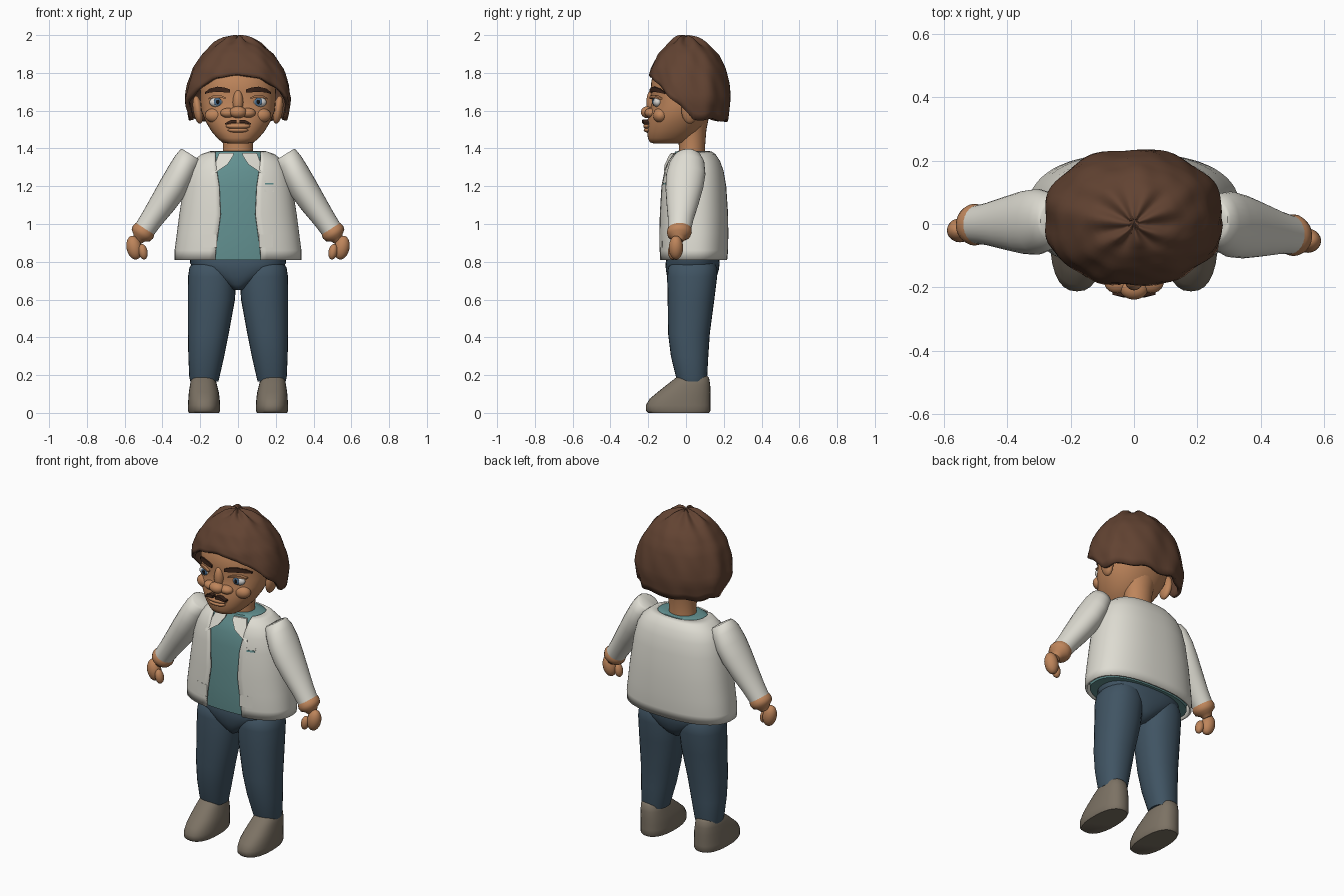
import bpy, bmesh, math
from mathutils import Matrix, Vector

if "Cube" in bpy.data.objects:
    bpy.data.objects.remove(bpy.data.objects["Cube"])


def material(name, r, g, b):
    m = bpy.data.materials.new(name)
    m.diffuse_color = [(c / 255 / 12.92 if c < 11 else ((c / 255 + .055) / 1.055) ** 2.4)
                       for c in (r, g, b)] + [1]
    m.use_nodes = True
    m.node_tree.nodes["Principled BSDF"].inputs["Base Color"].default_value = m.diffuse_color
    return m


HAIR = material("brown hair", 98, 67, 50)
SKIN = material("tan skin", 190, 133, 91)
WHITE = material("off white cloth", 222, 220, 210)
TEAL = material("teal cloth", 98, 144, 144)
DENIM = material("dark blue denim", 64, 84, 99)
SHOE = material("taupe leather", 124, 114, 100)
DARK = material("dark brown hair", 58, 36, 26)
EYE = material("eye white", 215, 212, 208)
IRIS = material("blue iris", 78, 112, 145)
BLACK = material("black pupil", 20, 18, 18)


def finish(name, bm, mat, angle=50):
    bmesh.ops.recalc_face_normals(bm, faces=bm.faces[:])
    me = bpy.data.meshes.new(name)
    bm.to_mesh(me)
    bm.free()
    me.materials.append(mat)
    me.shade_smooth()
    me.set_sharp_from_angle(angle=math.radians(angle))
    ob = bpy.data.objects.new(name, me)
    bpy.context.collection.objects.link(ob)
    return ob


def bridge(bm, rows, closed=True):
    for a, b in zip(rows, rows[1:]):
        for i in range(len(a) if closed else len(a) - 1):
            j = (i + 1) % len(a)
            bm.faces.new((a[i], a[j], b[j], b[i]))


def sample(rings, z):
    """Ring (z, cx, rx, y_front, y_back) interpolated at height z."""
    rings = sorted(rings)
    z = min(max(z, rings[0][0]), rings[-1][0])
    for a, b in zip(rings, rings[1:]):
        if z <= b[0]:
            t = (z - a[0]) / (b[0] - a[0])
            return [p + (q - p) * t for p, q in zip(a, b)]


def point(ring, a, n):
    """Superellipse point; angle 0 faces the front."""
    z, cx, rx, yf, yb = ring
    s, c = math.sin(a), math.cos(a)
    return Vector((cx + rx * math.copysign(abs(s) ** (2 / n), s),
                   (yf + yb) / 2 - (yb - yf) / 2 * math.copysign(abs(c) ** (2 / n), c), z))


def loft(name, rings, mat, n=2.2, segs=32, mtx=Matrix(), side=1, gap=None, angle=50):
    """Skin rings of superellipses; gap(z) leaves the front open by that half width."""
    bm, rows = bmesh.new(), []
    for r in rings:
        if gap:
            a0 = math.asin((gap(r[0]) / r[2]) ** (n / 2))
            angs = [a0 + (2 * math.pi - 2 * a0) * i / segs for i in range(segs + 1)]
        else:
            angs = [2 * math.pi * i / segs for i in range(segs)]
        row = []
        for a in angs:
            p = mtx @ point(r, a, n)
            row.append(bm.verts.new((p.x * side, p.y, p.z)))
        rows.append(row)
    bridge(bm, rows, not gap)
    if not gap:
        bm.faces.new(rows[0])
        bm.faces.new(rows[-1])
    return finish(name, bm, mat, angle)


def ball(name, loc, size, mat, tilt=0, segs=20):
    bm = bmesh.new()
    m = Matrix.Translation(loc) @ Matrix.Rotation(tilt, 4, 'Y') @ Matrix.Diagonal((*size, 1))
    bmesh.ops.create_uvsphere(bm, u_segments=segs, v_segments=12, radius=1, matrix=m)
    return finish(name, bm, mat)


def plate(name, rings, n, cols, mat, side=1, off=.007):
    """Thin plate hugging the front of a loft; cols are (x, z_low, z_high)."""
    bm, rows = bmesh.new(), []
    for x, lo, hi in cols:
        row = []
        for z, o in ((lo, off), (hi, off), (hi, -.002), (lo, -.002)):
            r = sample(rings, z)
            p = point(r, math.asin(min(1, x / r[2]) ** (n / 2)), n)
            row.append(bm.verts.new((x * side, p.y - o, z)))
        rows.append(row)
    bridge(bm, rows)
    bm.faces.new(rows[0])
    bm.faces.new(rows[-1])
    return finish(name, bm, mat, 30)


# Torso: shirt inside an open jacket
jacket = [(.81, 0, .33, -.137, .212), (.86, 0, .33, -.14, .217), (.95, 0, .318, -.14, .218),
          (1.05, 0, .305, -.137, .217), (1.2, 0, .282, -.13, .207), (1.28, 0, .262, -.117, .193),
          (1.33, 0, .235, -.1, .175), (1.365, 0, .19, -.08, .152), (1.38, 0, .145, -.065, .13)]
ob = loft("jacket", jacket, WHITE, 2.4, 56, gap=lambda z: .105 + .015 * math.cos((z - .81) * 11))
mod = ob.modifiers.new("cloth thickness", 'SOLIDIFY')
mod.thickness, mod.offset = .012, 0
shirt = [(z, 0, rx - .022, yf + .015, yb - .018) for z, _, rx, yf, yb in jacket[:-1]]
shirt += [(1.383, 0, .14, -.058, .125), (1.386, 0, .09, -.04, .1)]
loft("shirt", shirt, TEAL, 2.4, 40)
for s in (-1, 1):
    plate("collar_flap", jacket, 2.4, [(.025, 1.362, 1.375), (.055, 1.315, 1.376),
          (.1, 1.285, 1.375), (.14, 1.255, 1.27)], WHITE, s, .009)
    plate("hip_pocket", jacket, 2.4, [(.11, .875, .945), (.15, .875, .945), (.185, .875, .945)], WHITE, s)
plate("chest_pocket", jacket, 2.4, [(.14, 1.17, 1.23), (.19, 1.17, 1.23)], WHITE)
plate("pocket_trim", jacket, 2.4, [(.143, 1.208, 1.218), (.187, 1.208, 1.218)], TEAL, 1, .009)

# Trousers
loft("pelvis", [(.65, 0, .025, -.06, .1), (.68, 0, .07, -.085, .14), (.72, 0, .15, -.1, .163),
                (.76, 0, .225, -.107, .174), (.79, 0, .253, -.108, .178), (.84, 0, .255, -.1, .175)],
     DENIM, 2.4, 40)
for s in (-1, 1):
    loft("trouser_leg", [(.165, .178, .074, -.045, .108), (.19, .178, .08, -.053, .112),
         (.3, .168, .095, -.08, .118), (.42, .157, .108, -.095, .126), (.6, .141, .125, -.097, .15),
         (.72, .137, .128, -.1, .165), (.77, .137, .12, -.095, .165), (.8, .137, .1, -.07, .15)],
         DENIM, 2.2, 28, side=s)
    loft("shoe", [(0, .18, .08, -.2, .122), (.012, .18, .085, -.213, .13), (.04, .18, .085, -.213, .13),
         (.075, .18, .083, -.192, .13), (.11, .181, .079, -.15, .13), (.15, .183, .071, -.1, .128),
         (.185, .184, .063, -.055, .122), (.2, .184, .052, -.03, .108)], SHOE, 2.4, 28, side=s)

# Arms: sleeve and cuff run along a tilted axis
for s, dy in ((-1, -.012), (1, -.045)):
    axis = Matrix.Translation((.247, .01, 1.367)) @ Matrix.Rotation(math.radians(148), 4, 'Y')

    def tube(data):
        return [(t, cx, ru, dy * t / .48 - rv, dy * t / .48 + rv) for t, cx, ru, rv in data]
    loft("sleeve", tube([(0, 0, .058, .056), (.008, 0, .064, .07), (.05, 0, .07, .092),
         (.12, .006, .076, .104), (.2, .01, .077, .1), (.3, .008, .07, .085), (.4, .003, .06, .068),
         (.475, 0, .056, .06)]), WHITE, 2, 28, axis, s)
    loft("wrist_cuff", tube([(.45, 0, .05, .055), (.468, 0, .06, .064), (.485, 0, .063, .066),
         (.505, 0, .057, .06), (.52, 0, .035, .038), (.54, 0, .025, .025)]), SKIN, 2, 24, axis, s)
    ball("hand", (s * .55, dy - .008, .875), (.04, .038, .064), SKIN, s * .2)
    ball("thumb", (s * .503, dy - .025, .853), (.024, .026, .042), SKIN, s * .2)

# Neck and head
loft("neck", [(1.34, 0, .085, -.04, .105), (1.4, 0, .079, -.038, .1), (1.5, 0, .085, -.04, .108),
              (1.56, 0, .1, -.04, .12)], SKIN, 2, 28)
head = [(1.425, 0, .045, -.165, -.04), (1.433, 0, .085, -.192, -.005), (1.455, 0, .11, -.202, .03),
        (1.49, 0, .14, -.206, .07), (1.54, 0, .17, -.206, .11), (1.6, 0, .195, -.192, .14),
        (1.645, 0, .199, -.18, .155), (1.7, 0, .2, -.188, .165), (1.76, 0, .2, -.183, .17),
        (1.84, 0, .18, -.15, .16), (1.91, 0, .12, -.09, .11), (1.94, 0, .03, -.02, .03)]
loft("head", head, SKIN, 2.2, 40)
ball("nose_tip", (0, -.203, 1.592), (.045, .036, .032), SKIN)
ball("nose_bridge", (0, -.18, 1.645), (.028, .03, .065), SKIN)
ball("upper_lip", (0, -.2, 1.518), (.065, .026, .016), SKIN)
ball("lower_lip", (0, -.198, 1.497), (.055, .026, .014), SKIN)
for s in (-1, 1):
    ball("nostril", (s * .052, -.185, 1.588), (.042, .034, .026), SKIN)
    ball("cheek", (s * .12, -.135, 1.575), (.055, .04, .04), SKIN)
    ball("ear", (s * .212, .02, 1.605), (.026, .045, .075), SKIN, s * .15)
    ball("eyeball", (s * .11, -.15, 1.645), (.041, .025, .027), EYE)
    ball("iris", (s * .108, -.171, 1.647), (.02, .006, .021), IRIS)
    ball("pupil", (s * .108, -.1755, 1.647), (.01, .004, .011), BLACK)
    plate("eyelid", head, 2.2, [(.065, 1.662, 1.67), (.09, 1.668, 1.681), (.13, 1.668, 1.681),
          (.155, 1.66, 1.668)], SKIN, s, .018)
    plate("eyebrow", head, 2.2, [(.042, 1.695, 1.712), (.07, 1.697, 1.722), (.11, 1.7, 1.727),
          (.15, 1.696, 1.717), (.175, 1.688, 1.698)], DARK, s, .009)
    plate("moustache", head, 2.2, [(.008, 1.536, 1.55), (.035, 1.534, 1.552), (.068, 1.526, 1.534)],
          DARK, s, .028)

# Hair: lumpy shell, long at the sides and back, arched above the face
shape = [(1.5, 0, .25, -.18, .21), (1.55, 0, .265, -.19, .225), (1.66, 0, .284, -.2, .238),
         (1.74, 0, .268, -.205, .228), (1.82, 0, .24, -.19, .21), (1.9, 0, .185, -.148, .168),
         (1.95, 0, .132, -.1, .118), (1.98, 0, .075, -.06, .07), (1.993, 0, .03, -.03, .03),
         (2, 0, 0, 0, 0)]
EDGE = [(0, 1.79), (27, 1.775), (55, 1.705), (75, 1.635), (95, 1.555), (181, 1.545)]


def hair_edge(a):
    d = math.degrees(min(a, 2 * math.pi - a))
    for (a0, z0), (a1, z1) in zip(EDGE, EDGE[1:]):
        if d <= a1:
            z = z0 + (z1 - z0) * (d - a0) / (a1 - a0)
            return z + .007 * math.sin(9 * a + 1) * min(1, d / 60)


bm, rows, SEG, ROWS = bmesh.new(), [], 72, 20
for k in range(1, ROWS + 1):
    t, row = k / ROWS, []
    for i in range(SEG):
        a = 2 * math.pi * i / SEG
        z = 2 - (2 - hair_edge(a)) * t ** 1.6
        p = point(sample(shape, z), a, 2.15)
        lump = 1 + .018 * math.sin(8 * a + 5 * t) + .014 * math.sin(13 * a - 9 * t) * math.sin(11 * t)
        crease = .012 * math.sin(7 * a + .6) * math.exp(-((t - .2) / .14) ** 2)
        row.append(bm.verts.new((p.x * lump, p.y * lump, p.z + crease)))
    rows.append(row)
bridge(bm, rows)
pole = bm.verts.new((0, .01, 1.985))
for i in range(SEG):
    bm.faces.new((pole, rows[0][i], rows[0][(i + 1) % SEG]))
ob = finish("hair", bm, HAIR, 60)
mod = ob.modifiers.new("hair thickness", 'SOLIDIFY')
mod.thickness, mod.offset = .022, -1
